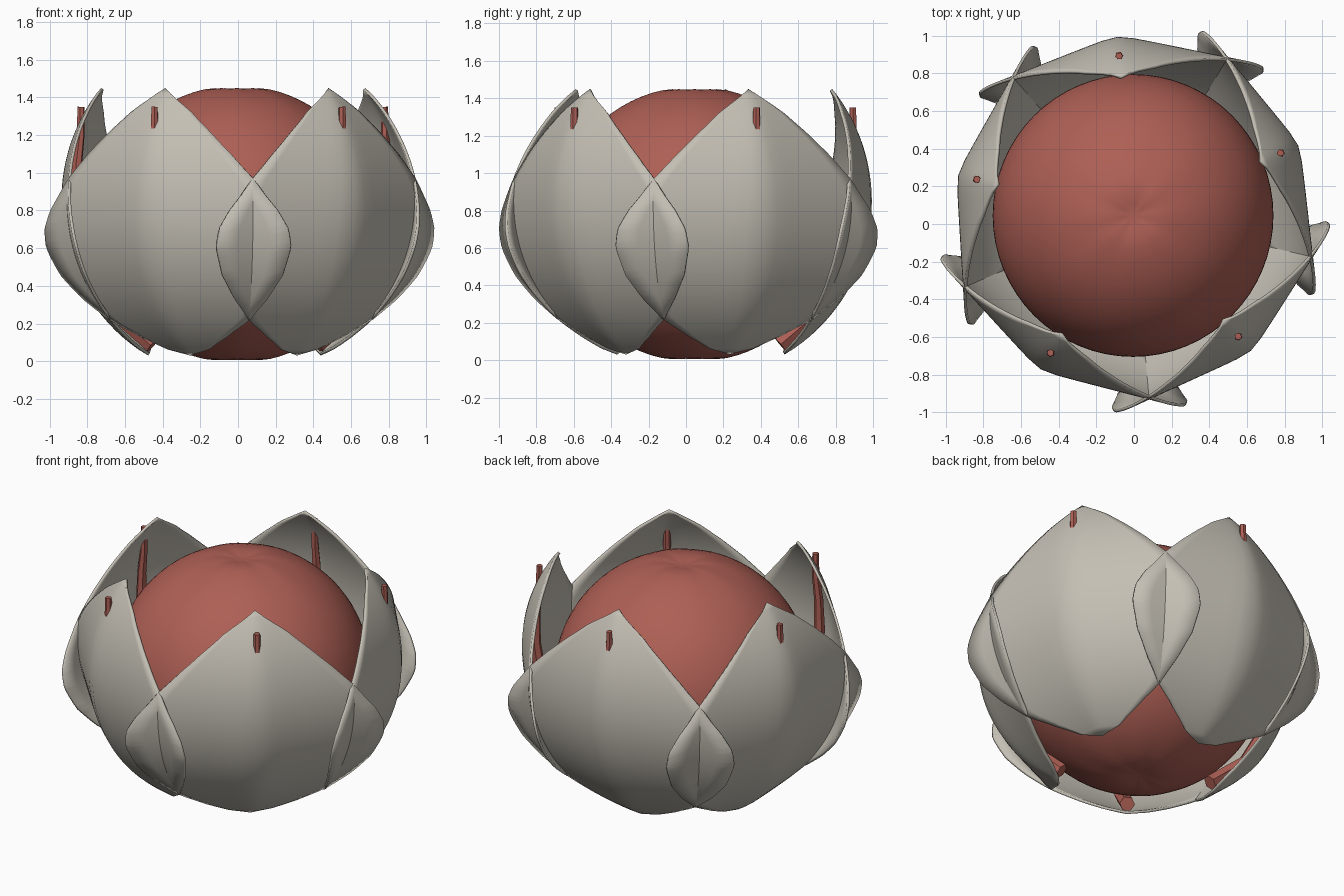
import bpy, bmesh, math
from mathutils import Vector

old = bpy.data.objects.get("Cube")
if old:
    bpy.data.objects.remove(old, do_unlink=True)

CENTRE = Vector((-0.005, 0.045, 0))
PETALS = 5
FIRST_ANGLE = math.radians(95)


def material(name, rgb):
    m = bpy.data.materials.new(name)
    m.use_nodes = True
    m.diffuse_color = (*rgb, 1)
    bsdf = next(n for n in m.node_tree.nodes if n.type == 'BSDF_PRINCIPLED')
    bsdf.inputs["Base Color"].default_value = (*rgb, 1)
    bsdf.inputs["Roughness"].default_value = 0.8
    return m


def select_only(obj):
    bpy.ops.object.select_all(action='DESELECT')
    obj.select_set(True)
    bpy.context.view_layer.objects.active = obj


def finish(obj, mat, angle):
    obj.data.materials.append(mat)
    select_only(obj)
    bpy.ops.object.shade_smooth_by_angle(angle=math.radians(angle))


def mesh_object(name, bm):
    bmesh.ops.recalc_face_normals(bm, faces=bm.faces)
    mesh = bpy.data.meshes.new(name)
    bm.to_mesh(mesh)
    bm.free()
    obj = bpy.data.objects.new(name, mesh)
    bpy.context.collection.objects.link(obj)
    obj.location = CENTRE
    return obj


def interpolate(table, z):
    for (z0, a), (z1, b) in zip(table, table[1:]):
        if z <= z1:
            return a + (b - a) * (z - z0) / (z1 - z0)
    return table[-1][1]


ivory = material("warm_grey", (0.55, 0.52, 0.455))
red = material("brick_red", (0.42, 0.115, 0.09))

# Core: a ball with dimpled poles and faint pleats running into them
bm = bmesh.new()
bmesh.ops.create_uvsphere(bm, u_segments=64, v_segments=40, radius=1)
for v in bm.verts:
    ring = math.hypot(v.co.x, v.co.y)
    turn = math.atan2(v.co.y, v.co.x)
    pleat = 0.012 * math.cos(8 * turn) * ring * math.exp(-3 * ring)
    dimple = 0.03 * math.exp(-(ring / 0.12) ** 2)
    height = 0.735 - dimple + pleat
    v.co = Vector((v.co.x * 0.745, v.co.y * 0.75, v.co.z * height + 0.727))
finish(mesh_object("core", bm), red, 60)

# Petal outline: height and half width in degrees
OUTLINE = [(0.03, 0), (0.06, 14), (0.12, 25), (0.21, 36), (0.33, 42), (0.45, 45.5),
           (0.6, 47), (0.7, 46), (0.8, 43), (0.87, 40), (0.97, 36), (1.1, 29),
           (1.21, 22), (1.33, 13), (1.45, 0)]
BALL_RADIUS, BALL_HEIGHT = 0.952, 0.85
FOLD = 0.3  # flatness of the two halves either side of the midrib


def petal_mesh(turn):
    bm = bmesh.new()
    rows, columns = 44, 16
    low, high = OUTLINE[0][0], OUTLINE[-1][0]
    grid = []
    for i in range(rows + 1):
        z = low + (high - low) * i / rows
        width = math.radians(interpolate(OUTLINE, z))
        r = math.sqrt(BALL_RADIUS ** 2 - (z - BALL_HEIGHT) ** 2)
        line = []
        for j in range(columns + 1):
            a = width * (2 * j / columns - 1)
            side = math.hypot(math.sin(a), 0.05) - 0.05
            d = r / (math.cos(a) + FOLD * side)
            line.append(bm.verts.new((d * math.cos(turn + a), d * math.sin(turn + a), z)))
        grid.append(line)
    for lower, upper in zip(grid, grid[1:]):
        for j in range(columns):
            bm.faces.new((lower[j], lower[j + 1], upper[j + 1], upper[j]))
    bmesh.ops.remove_doubles(bm, verts=bm.verts, dist=0.0005)
    return bm


# Stem path: distance from the axis, height, thickness
STEM = [(0.46, 0.085, 0.045), (0.69, 0.28, 0.043), (0.83, 0.55, 0.04),
        (0.875, 0.85, 0.033), (0.87, 1.05, 0.027), (0.852, 1.2, 0.022),
        (0.85, 1.35, 0.019)]


def stem(name, turn):
    curve = bpy.data.curves.new(name, 'CURVE')
    curve.dimensions = '3D'
    curve.bevel_depth = 1
    curve.bevel_resolution = 1
    curve.use_fill_caps = True
    spline = curve.splines.new('POLY')
    spline.points.add(len(STEM) - 1)
    for p, (r, z, thick) in zip(spline.points, STEM):
        p.co = (r * math.cos(turn), r * math.sin(turn), z, 1)
        p.radius = thick
    obj = bpy.data.objects.new(name, curve)
    bpy.context.collection.objects.link(obj)
    obj.location = CENTRE
    select_only(obj)
    bpy.ops.object.convert(target='MESH')
    return bpy.context.object


# Ring of petals, each with a tapered stem that pierces it near the tip
for k in range(PETALS):
    turn = FIRST_ANGLE + k * math.tau / PETALS
    petal = mesh_object(f"petal_{k + 1}", petal_mesh(turn))
    shell = petal.modifiers.new("thickness", 'SOLIDIFY')
    shell.thickness = 0.016
    shell.offset = -1
    finish(petal, ivory, 50)
    finish(stem(f"stem_{k + 1}", turn), red, 30)
